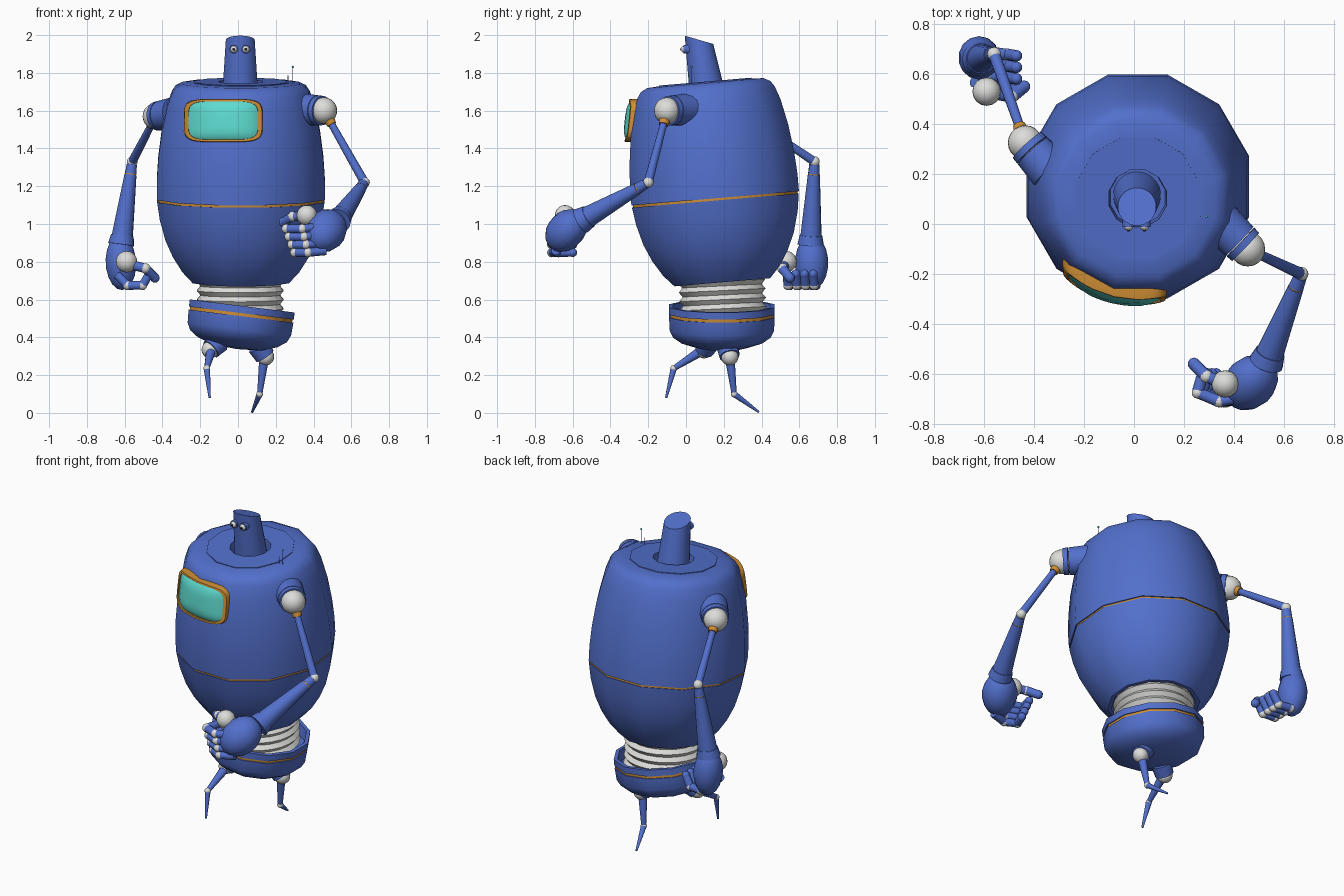
import bpy, bmesh, math
from mathutils import Vector, Matrix

if "Cube" in bpy.data.objects:
    bpy.data.objects.remove(bpy.data.objects["Cube"])


def material(name, rgb):
    m = bpy.data.materials.new(name)
    m.use_nodes = True
    m.diffuse_color = (*rgb, 1)
    m.node_tree.nodes["Principled BSDF"].inputs["Base Color"].default_value = (*rgb, 1)
    return m


BLUE = material("blue paint", (0.085, 0.16, 0.6))
WHITE = material("off white", (0.72, 0.72, 0.7))
ORANGE = material("orange trim", (0.62, 0.27, 0.035))
TEAL = material("teal glass", (0.11, 0.7, 0.62))
DARK = material("dark pupil", (0.02, 0.02, 0.03))
parts = []


def finish(name, bm, mat):
    bmesh.ops.recalc_face_normals(bm, faces=bm.faces)
    me = bpy.data.meshes.new(name)
    bm.to_mesh(me)
    bm.free()
    me.materials.append(mat)
    ob = bpy.data.objects.new(name, me)
    bpy.context.collection.objects.link(ob)
    parts.append(ob)
    return ob


def lathe(name, profile, mat, center, axis=(0, 0, 1), sides=12, k=1.0):
    """Revolve (radius, height) points around an axis through center."""
    bm = bmesh.new()
    place = Matrix.Translation(center) @ Vector((0, 0, 1)).rotation_difference(Vector(axis)).to_matrix().to_4x4()
    rings = []
    for r, h in profile:
        if r == 0:
            rings.append([bm.verts.new(place @ Vector((0, 0, h)))] * sides)
            continue
        rings.append([bm.verts.new(place @ Vector((k * r * math.cos(a), k * r * math.sin(a), h)))
                      for a in [2 * math.pi * (i + 0.5) / sides for i in range(sides)]])
    for lo, hi in zip(rings, rings[1:]):
        for i in range(sides):
            j = (i + 1) % sides
            bm.faces.new(list(dict.fromkeys((lo[i], lo[j], hi[j], hi[i]))))
    return finish(name, bm, mat)


def rod(name, a, b, r1, r2, mat=BLUE, sides=12):
    a, b = Vector(a), Vector(b)
    d = b - a
    return lathe(name, [(0, 0), (r1, 0), (r2, d.length), (0, d.length)], mat, a, d, sides)


def ball(name, c, r, mat=WHITE, scale=(1, 1, 1), axis=(0, 0, 1), seg=16):
    bm = bmesh.new()
    bmesh.ops.create_uvsphere(bm, u_segments=seg, v_segments=seg // 2 + 2, radius=r)
    turn = Vector((0, 0, 1)).rotation_difference(Vector(axis)).to_matrix().to_4x4()
    bm.transform(Matrix.Translation(c) @ turn @ Matrix.Diagonal((*scale, 1)))
    return finish(name, bm, mat)


# Barrel body: two shells with a recessed orange seam
BODY, LEAN = (0.015, 0.155, 1.13), (0.0, -0.085, 1)
lathe("upper_shell", [(0.43, 0.006), (0.446, 0.006), (0.446, 0.1), (0.438, 0.22), (0.42, 0.36), (0.39, 0.5),
                      (0.365, 0.57), (0.345, 0.6), (0.31, 0.618), (0.245, 0.622)], BLUE, BODY, LEAN, k=1.033)
lathe("lower_shell", [(0.2, -0.38), (0.235, -0.44), (0.255, -0.44), (0.31, -0.38), (0.36, -0.3), (0.4, -0.21),
                      (0.43, -0.1), (0.444, -0.006), (0.43, -0.006)], BLUE, BODY, LEAN, k=1.033)
lathe("seam_band", [(0.439, -0.012), (0.439, 0.012)], ORANGE, BODY, LEAN, k=1.033)
lathe("top_plate", [(0.246, 0.618), (0.246, 0.626), (0.115, 0.626), (0.11, 0.56), (0, 0.56)], BLUE, BODY, LEAN, k=1.033)

# Periscope head with a slanted top
neck = rod("head", (0.012, 0.115, 1.68), (0.012, 0.069, 1.975), 0.096, 0.077, BLUE, 24)
for v in neck.data.vertices:
    if v.co.z > 1.9:
        v.co.z = 1.975 - 0.29 * (v.co.y - 0.069)
for side, x in (("right", -0.022), ("left", 0.042)):
    rod(side + "_eye_socket", (x, 0.05, 1.925), (x, -0.012, 1.925), 0.024, 0.024, BLUE, 16)
    ball(side + "_eye", (x, -0.008, 1.925), 0.019)
    ball(side + "_pupil", (x, -0.023, 1.925), 0.008, DARK, seg=8)

# Antennae
for name, x, top in (("short_antenna", 0.265, 1.785), ("long_antenna", 0.29, 1.83)):
    rod(name, (x, 0.03, 1.72), (x, 0.03, top), 0.002, 0.002, BLUE, 6)
ball("antenna_tip", (0.29, 0.03, 1.832), 0.006, TEAL, seg=8)


# Curved window wrapped on the barrel
def on_barrel(s, a, lift):
    c, q = math.cos(a), math.sin(a)
    x = -0.078 + 0.197 * s * math.copysign(abs(c) ** 0.42, c)
    z = 1.548 + 0.108 * s * math.copysign(abs(q) ** 0.42, q)
    radius = 0.413 - 0.19 * (z - 1.548) + lift
    cy = BODY[1] - 0.085 * (z - BODY[2])
    return Vector((x, cy - math.sqrt(radius ** 2 - (x - BODY[0]) ** 2), z))


N = 48
angles = [2 * math.pi * i / N for i in range(N)]
bm = bmesh.new()
rings = [[bm.verts.new(on_barrel(s, a, 0.006 + 0.026 * (1 - s ** 4))) for a in angles]
         for s in (0.97, 0.9, 0.78, 0.6, 0.35, 0.1)]
for lo, hi in zip(rings, rings[1:]):
    for i in range(N):
        bm.faces.new((lo[i], lo[(i + 1) % N], hi[(i + 1) % N], hi[i]))
bm.faces.new(rings[-1])
finish("window_glass", bm, TEAL)

bm = bmesh.new()
section = [(0.93, 0.004), (0.94, 0.02), (1.04, 0.02), (1.06, 0.008), (1.06, -0.03)]
rings = [[bm.verts.new(on_barrel(s, a, lift)) for a in angles] for s, lift in section]
for lo, hi in zip(rings, rings[1:]):
    for i in range(N):
        bm.faces.new((lo[i], lo[(i + 1) % N], hi[(i + 1) % N], hi[i]))
finish("window_frame", bm, ORANGE)

# Bellows waist
folds = [(0.232 if i % 2 else 0.212, i * 0.024) for i in range(13)]
lathe("waist_bellows", folds, WHITE, (0.012, 0.2, 0.48), (0, -0.05, 1), 24)

# Tilted pelvis bowl
HIP, TILT = (0.022, 0.19, 0.562), (0.125, 0, 1)
lathe("pelvis_rim", [(0.2, -0.07), (0.255, -0.06), (0.262, 0.004), (0.284, 0.004), (0.284, -0.034), (0.26, -0.034)],
      BLUE, HIP, TILT, k=1.02)
lathe("pelvis_band", [(0.277, -0.056), (0.277, -0.03)], ORANGE, HIP, TILT, k=1.02)
lathe("pelvis_bowl", [(0.26, -0.05), (0.284, -0.05), (0.28, -0.12), (0.262, -0.157), (0.215, -0.19),
                      (0.13, -0.218), (0, -0.226)], BLUE, HIP, TILT, k=1.02)


# Legs
def leg(side, hip, knee, toe):
    hip, knee, toe = Vector(hip), Vector(knee), Vector(toe)
    down = (hip - Vector((0.02, 0.19, 0.48))).normalized()
    rod(side + "_hip_socket", hip - down * 0.06, hip + down * 0.005, 0.058, 0.054, sides=16)
    ball(side + "_hip_ball", hip + down * 0.01, 0.046)
    rod(side + "_thigh", hip, knee, 0.028, 0.014)
    ball(side + "_knee", knee, 0.018)
    rod(side + "_shin", knee, toe, 0.017, 0.006)


leg("right", (-0.14, 0.1, 0.34), (-0.165, -0.065, 0.235), (-0.15, -0.105, 0.08))
leg("left", (0.14, 0.23, 0.305), (0.115, 0.255, 0.1), (0.075, 0.385, 0.005))


# Chain of tapered segments with white joints
def digit(name, points, r):
    for i, (a, b) in enumerate(zip(points, points[1:])):
        rod(f"{name}_segment_{i + 1}", a, b, r, r * 0.95, sides=10)
        if i:
            ball(f"{name}_joint_{i}", a, r * 1.06, seg=10)
    ball(name + "_tip", points[-1], r, BLUE, seg=10)


def arm(side, root, shoulder, elbow, wrist, palm, size, palm_axis):
    root, shoulder, elbow, wrist = map(Vector, (root, shoulder, elbow, wrist))
    out = (shoulder - root).normalized()
    rod(side + "_shoulder_socket", root, shoulder - out * 0.045, 0.088, 0.08, sides=20)
    rod(side + "_shoulder_collar", shoulder - out * 0.04, shoulder - out * 0.012, 0.08, 0.078, sides=20)
    ball(side + "_shoulder_ball", shoulder, 0.07, seg=20)
    d = (elbow - shoulder).normalized()
    rod(side + "_arm_cuff", shoulder + d * 0.055, shoulder + d * 0.088, 0.03, 0.025, ORANGE, 16)
    rod(side + "_upper_arm", shoulder + d * 0.085, elbow, 0.019, 0.024)
    ball(side + "_elbow", elbow, 0.028)
    f = (wrist - elbow).normalized()
    rod(side + "_elbow_cap", elbow + f * 0.015, elbow + f * 0.064, 0.027, 0.031)
    rod(side + "_elbow_band", elbow + f * 0.062, elbow + f * 0.07, 0.03, 0.03, ORANGE)
    rod(side + "_forearm", elbow + f * 0.069, wrist, 0.032, 0.056, sides=16)
    rod(side + "_wrist", wrist, wrist + f * 0.05, 0.06, 0.07, sides=16)
    ball(side + "_palm", palm, 1, BLUE, size, palm_axis, 14)


arm("left", (0.33, 0.02, 1.605), (0.455, -0.1, 1.6), (0.67, -0.2, 1.22), (0.545, -0.515, 1.04),
    (0.465, -0.635, 0.965), (0.098, 0.108, 0.13), (-0.4, -0.5, -0.5))
arm("right", (-0.335, 0.215, 1.585), (-0.435, 0.325, 1.57), (-0.56, 0.68, 1.33), (-0.612, 0.662, 0.94),
    (-0.62, 0.665, 0.795), (0.083, 0.088, 0.145), (0.05, 0.0, -1))

# Curled fingers and thumbs
for i in range(4):
    z = 0.985 - 0.042 * i
    digit(f"left_finger_{i + 1}", [(0.44 + 0.008 * i, -0.69, z), (0.34 + 0.01 * i, -0.71, z - 0.01),
                                   (0.255 + 0.015 * i, -0.675, z - 0.01), (0.275 + 0.018 * i, -0.6, z - 0.01)], 0.024)
    y = 0.55 + 0.046 * i
    digit(f"right_finger_{i + 1}", [(-0.64, y + 0.02, 0.73), (-0.585, y, 0.675),
                                    (-0.505, y - 0.01, 0.675), (-0.47, y - 0.015, 0.735)], 0.024)
ball("left_thumb_ball", (0.365, -0.64, 1.045), 0.055)
digit("left_thumb", [(0.365, -0.64, 1.045), (0.29, -0.61, 1.04), (0.24, -0.56, 1.01)], 0.026)
ball("right_thumb_ball", (-0.59, 0.53, 0.8), 0.057)
digit("right_thumb", [(-0.59, 0.53, 0.79), (-0.49, 0.51, 0.765), (-0.44, 0.55, 0.715)], 0.026)

# Smooth shading with crisp edges
bpy.ops.object.select_all(action="DESELECT")
for ob in parts:
    ob.select_set(True)
bpy.context.view_layer.objects.active = parts[0]
bpy.ops.object.shade_smooth_by_angle(angle=math.radians(42))
